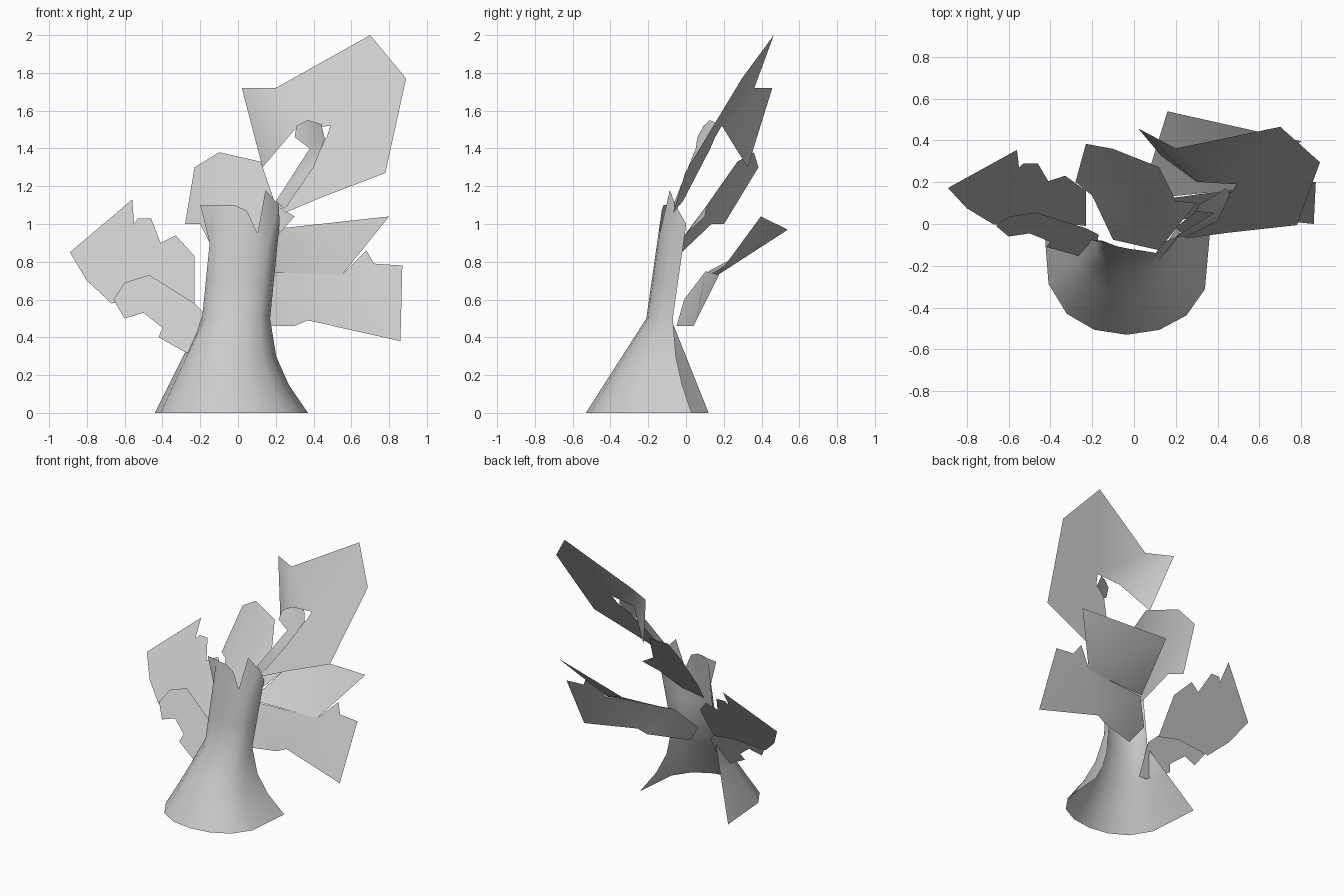
import bpy, math
from mathutils import Vector
from mathutils.geometry import delaunay_2d_cdt

cube = bpy.data.objects.get("Cube")
if cube:
    bpy.data.objects.remove(cube)

grey = bpy.data.materials.new("light_grey")
grey.use_nodes = True
grey.diffuse_color = (.6, .6, .6, 1)
grey.node_tree.nodes["Principled BSDF"].inputs["Base Color"].default_value = grey.diffuse_color


def add_object(name, verts, faces):
    mesh = bpy.data.meshes.new(name)
    mesh.from_pydata(verts, [], faces)
    mesh.materials.append(grey)
    mesh.polygons.foreach_set("use_smooth", [True] * len(faces))
    obj = bpy.data.objects.new(name, mesh)
    bpy.context.collection.objects.link(obj)
    return obj


def sheet(name, depth, outline, inner=()):
    """Thin leaf: an outline seen from the front, with depth given as a rule of x and z."""
    points = [Vector(p) for p in list(outline) + list(inner)]
    border = list(range(len(outline)))
    filled = delaunay_2d_cdt(points, [], [border], True, 1e-5)
    verts = [(p.x, depth(p.x, p.y), p.y) for p in filled[0]]
    return add_object(name, verts, filled[2])


def blend(start, end, t):
    return start + (end - start) * t


def trunk_point(height, t):
    """Point on the open half tube; t runs from the left edge of the front round to the right."""
    flare = max(0, 1 - 2 * height)
    rise = max(0, height - .5)
    left = blend(-.19, -.44, flare) + rise / 10
    right = blend(.17, .37, flare ** 2) + rise / 10
    front = blend(-.21, -.53, flare) + rise / 7
    back = blend(blend(-.08, .12, flare), blend(-.07, .03, flare ** 2) + rise / 7, t)
    angle = math.pi * t
    bulge = abs(math.sin(angle)) ** blend(.8, .5, flare)
    x = blend(left, right, (1 - math.cos(angle)) / 2)
    return Vector((x, blend(back, front, bulge), height))


# Trunk: half tube open at the back, flared at the foot, ragged at the top
heights = [0, .15, .3, .5, .7, .9]
top_edge = [1.1, 1.1, 1.1, 1.1, 1.07, .95, 1.18, 1.1, 1]
columns = len(top_edge)
verts = [trunk_point(h, c / (columns - 1)) for h in heights for c in range(columns)]
verts += [trunk_point(h, c / (columns - 1)) for c, h in enumerate(top_edge)]
verts[-columns].x -= .07
verts[-3].x -= .04
faces = []
for row in range(len(heights)):
    for c in range(columns - 1):
        low = row * columns + c
        high = low + columns
        faces.append((low, low + 1, high + 1, high))
add_object("trunk", verts, faces)


# Crown: hollow bowl rising from the trunk's inner wall and leaning back
def crown_depth(x, z):
    return max(-.12, .75 * (z - .95)) - x / 4 + 1.2 * x * x


sheet("crown", crown_depth,
      [(-.28, 1), (-.23, 1.3), (-.1, 1.38), (.12, 1.33), (.2, 1.1), (.3, 1.04),
       (.22, .95), (.12, .8), (-.1, .8), (-.2, 1)],
      [(0, .95), (0, 1.15)])


# Upper left canopy with its open gap, and the curl in front of the gap
def canopy_depth(x, z):
    fold = 8 * max(0, 1.5 - z) * max(0, .25 - x) if z > 1.2 else 0
    return .63 * (z - 1.2) - .13 * (x - .4) + fold + .4 * max(0, .22 - x)


def curl_depth(x, z):
    return max(-.06, .55 * (z - 1.35)) + .8 * max(0, x - .35)


sheet("canopy", canopy_depth,
      [(.02, 1.72), (.2, 1.72), (.7, 2), (.89, 1.77), (.78, 1.27), (.44, 1.14),
       (.25, 1.06), (.2, 1.12), (.38, 1.4), (.47, 1.46), (.49, 1.52), (.3, 1.5),
       (.13, 1.3)])
sheet("canopy_curl", curl_depth,
      [(.2, 1.12), (.38, 1.4), (.3, 1.46), (.31, 1.52), (.37, 1.55), (.44, 1.53),
       (.46, 1.45), (.4, 1.3), (.25, 1.08)])


# Lower left branch: wide lower leaf reaching behind the trunk, and the leaf above it
def lower_depth(x, z):
    return (z - .38) / 2 - .3 * max(0, .3 - x)


def upper_depth(x, z):
    return lower_depth(x, .74) + (2 - 1.6 * x) * (z - .74)


sheet("upper_leaf", upper_depth, [(.16, .97), (.8, 1.04), (.55, .73), (.03, .75)])
sheet("lower_leaf", lower_depth,
      [(0, .46), (.3, .46), (.37, .49), (.86, .38), (.87, .78), (.72, .79),
       (.68, .86), (.55, .73), (.03, .75), (-.1, .6)])


# Right branch: raised back leaf and the lower flap that continues it
def back_depth(x, z):
    return .65 * z - .38


def flap_depth(x, z):
    return z / 2 - .31


sheet("right_back_leaf", back_depth,
      [(-.67, .58), (-.8, .7), (-.89, .85), (-.56, 1.13), (-.55, 1), (-.53, 1.03),
       (-.46, 1.03), (-.41, .9), (-.33, .94), (-.23, .83), (-.23, .57), (-.4, .6)])
sheet("right_front_flap", flap_depth,
      [(-.18, .3), (-.24, .3), (-.42, .4), (-.4, .45), (-.5, .53), (-.6, .5),
       (-.66, .6), (-.6, .69), (-.47, .73), (-.23, .58), (-.17, .52)])
